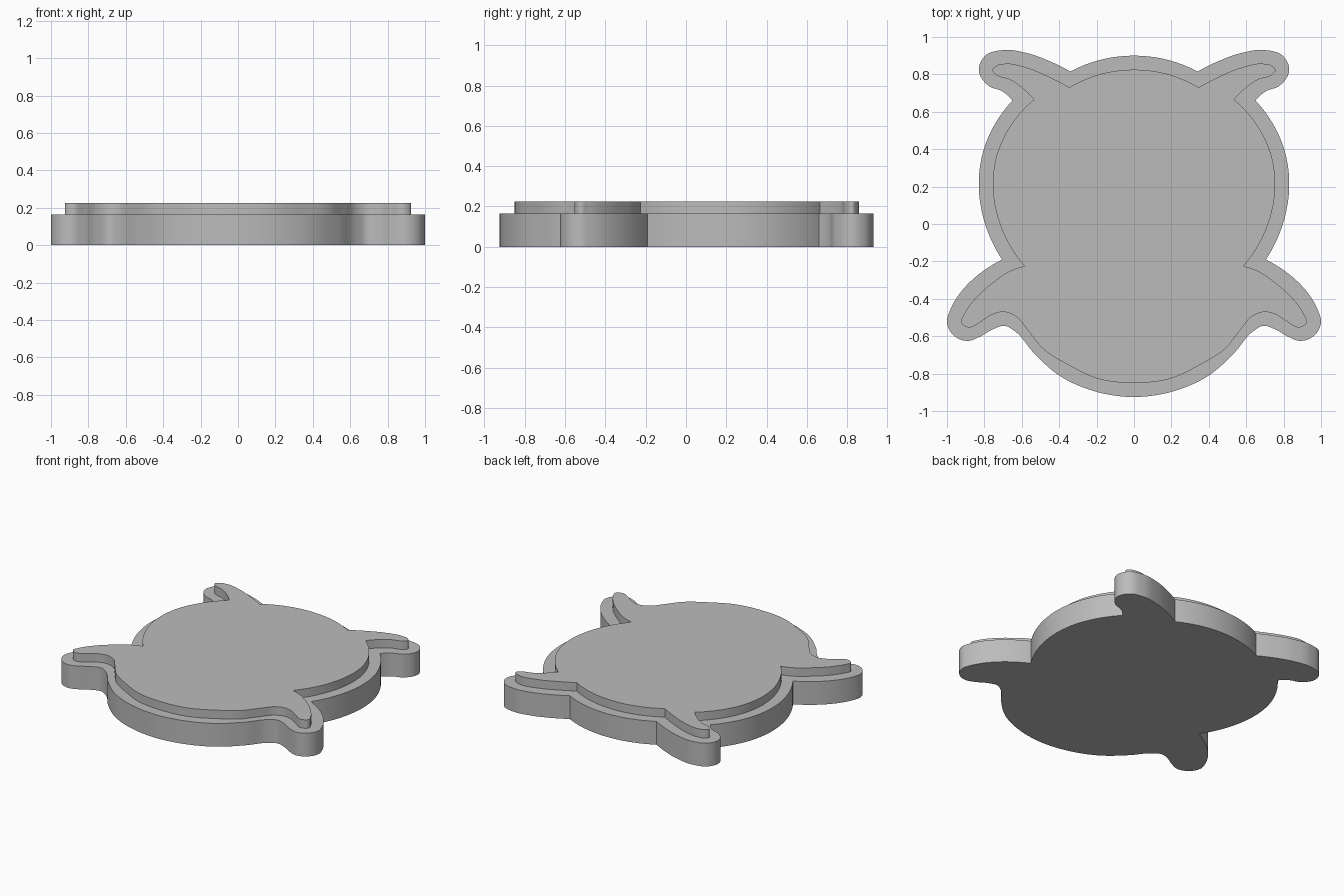
import bpy
import bmesh
import math
from mathutils import Vector
from mathutils.geometry import interpolate_bezier

STEPS = 8

default = bpy.data.objects.get("Cube")
if default:
    bpy.data.objects.remove(default)

# Single plain colour
grey = bpy.data.materials.new("plain_grey")
grey.use_nodes = True
colour = (0.5, 0.5, 0.5, 1)
grey.diffuse_color = colour
grey.node_tree.nodes["Principled BSDF"].inputs["Base Color"].default_value = colour


def arc_tangent(a, b, c):
    """Direction at b of the circle through a, b and c."""
    d, e = b - a, c - b
    return (d / d.length_squared + e / e.length_squared).normalized()


def mirrored_direction(tangent, chord):
    """Tangent at the other end of a circular arc over the chord."""
    chord = chord.normalized()
    return 2 * tangent.dot(chord) * chord - tangent


def smooth_run(points, start=None, end=None):
    """Smooth curve through the points, without its last point."""
    pts = [Vector(p) for p in points]
    inner = [arc_tangent(*pts[i - 1:i + 2]) for i in range(1, len(pts) - 1)]
    first = start or mirrored_direction(inner[0], pts[1] - pts[0])
    last = end or mirrored_direction(inner[-1], pts[-1] - pts[-2])
    tangents = [first, *inner, last]
    curve = []
    for p, q, t, u in zip(pts, pts[1:], tangents, tangents[1:]):
        reach = (q - p).length / 3
        curve += interpolate_bezier(p, p + t * reach, q - u * reach, q, STEPS + 1)[:-1]
    return curve


def full_outline(runs):
    """Join the runs of the left half, then mirror them across x = 0."""
    half = []
    for i, run in enumerate(runs):
        start = Vector((1, 0)) if i == 0 else None
        end = Vector((-1, 0)) if i == len(runs) - 1 else None
        half += smooth_run(run, start, end)
    half.append(Vector(runs[-1][-1]))
    return half + [Vector((-p.x, p.y)) for p in reversed(half[1:-1])]


def slab(name, runs, bottom, top):
    """Solid plate with the given outline."""
    bm = bmesh.new()
    face = bm.faces.new([bm.verts.new((p.x, p.y, bottom)) for p in full_outline(runs)])
    lid = bmesh.ops.extrude_face_region(bm, geom=[face], use_keep_orig=True)
    raised = [g for g in lid["geom"] if isinstance(g, bmesh.types.BMVert)]
    bmesh.ops.translate(bm, verts=raised, vec=(0, 0, top - bottom))
    bmesh.ops.recalc_face_normals(bm, faces=bm.faces)
    mesh = bpy.data.meshes.new(name)
    bm.to_mesh(mesh)
    bm.free()
    mesh.materials.append(grey)
    obj = bpy.data.objects.new(name, mesh)
    bpy.context.collection.objects.link(obj)
    bpy.ops.object.select_all(action="DESELECT")
    obj.select_set(True)
    bpy.context.view_layer.objects.active = obj
    bpy.ops.object.shade_smooth_by_angle(angle=math.radians(30))


# Each outline runs: top of head, ear, side, arm and belly
base_runs = [
    [(0, .9), (.17, .88), (.34, .815)],
    [(.34, .815), (.45, .87), (.57, .913), (.7, .93), (.795, .9), (.83, .825),
     (.775, .737), (.705, .71), (.65, .66)],
    [(.65, .66), (.74, .54), (.803, .4), (.83, .22), (.802, .02), (.705, -.19)],
    [(.705, -.19), (.79, -.24), (.877, -.31), (.945, -.39), (.985, -.465), (1, -.52),
     (.965, -.595), (.89, -.625), (.825, -.603), (.755, -.563), (.69, -.545),
     (.635, -.575), (.54, -.685), (.395, -.813), (.225, -.89), (0, -.925)],
]
plate_runs = [
    [(0, .825), (.17, .804), (.345, .73)],
    [(.345, .73), (.46, .79), (.57, .835), (.69, .857), (.735, .847), (.757, .822),
     (.74, .8), (.66, .77), (.595, .725), (.535, .665)],
    [(.535, .665), (.67, .51), (.731, .378), (.755, .22), (.73, .04), (.585, -.225)],
    [(.585, -.225), (.66, -.25), (.75, -.31), (.85, -.4), (.91, -.485), (.925, -.525),
     (.89, -.552), (.815, -.52), (.76, -.485), (.7, -.47), (.63, -.495), (.57, -.565),
     (.484, -.67), (.354, -.752), (.2, -.825), (0, -.85)],
]

slab("base_slab", base_runs, 0, .165)
slab("raised_plate", plate_runs, .165, .225)
